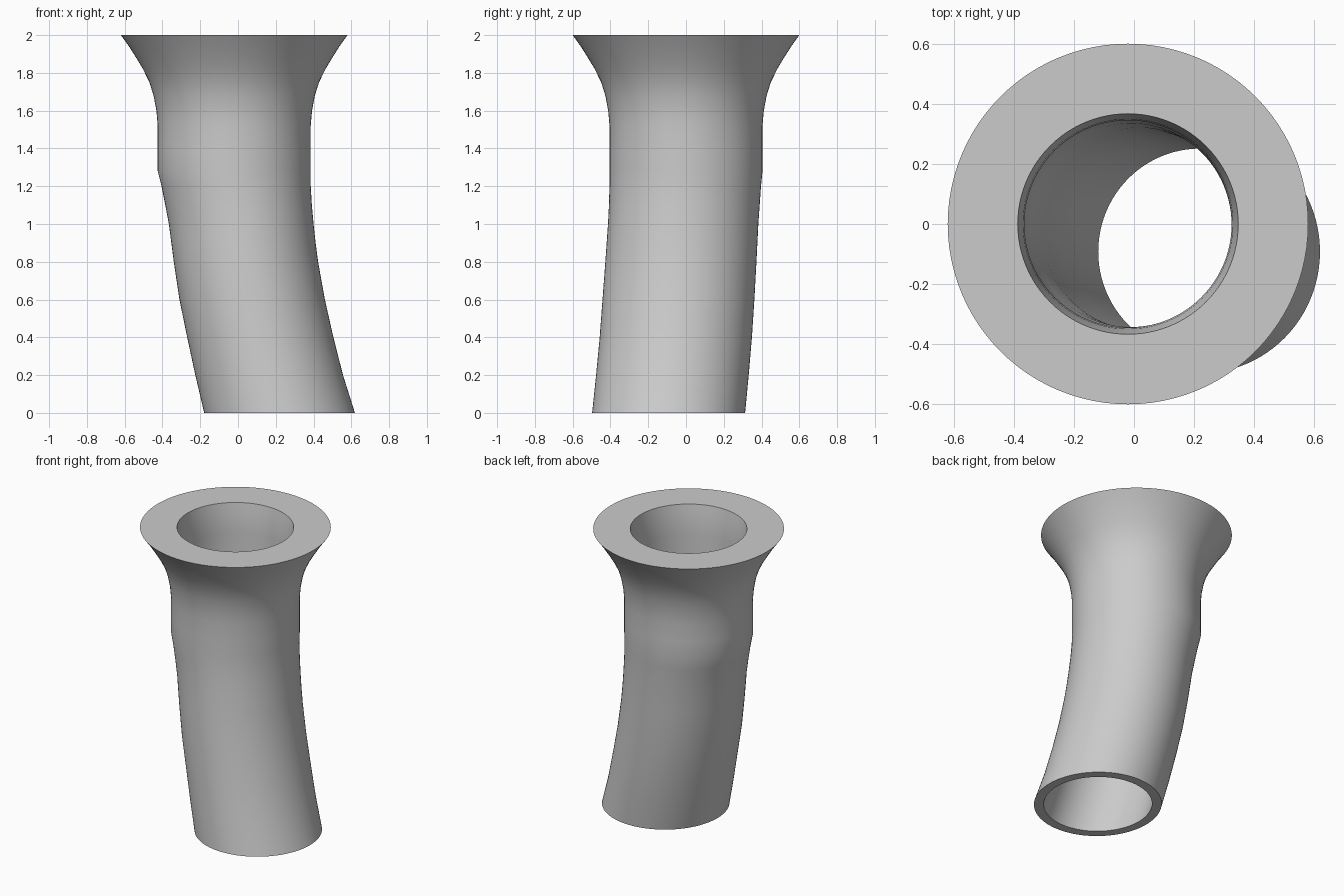
import bpy, bmesh, math

if "Cube" in bpy.data.objects:
    bpy.data.objects.remove(bpy.data.objects["Cube"])

SEG = 96

# Straight, flared upper part: (z, outer radius)
flare = [(2.0, .60), (1.94, .557), (1.88, .519), (1.82, .483), (1.75, .449),
         (1.68, .427), (1.60, .412), (1.52, .405), (1.40, .405), (1.28, .405)]
# Leaning lower part: (z, centre x, centre y, radius x, radius y)
lean = [(1.20, -.010, -.004, .395, .401), (1.10, .003, -.009, .388, .399),
        (1.00, .017, -.015, .383, .398), (.90, .029, -.021, .382, .399),
        (.80, .042, -.027, .382, .400), (.60, .075, -.040, .385, .402),
        (.40, .118, -.054, .387, .403), (.20, .165, -.072, .391, .404),
        (.0, .220, -.092, .399, .405)]
outer = [(z, -.02, 0, r, r) for z, r in flare] + lean

# Bore follows the same centre line, slightly widened at the mouth
bore_top = [(2.0, .367), (1.94, .357), (1.87, .349), (1.80, .345), (1.28, .345)]
inner = [(z, -.02, 0, r, r) for z, r in bore_top]
inner += [(z, x, y, rx - .06, ry - .062) for z, x, y, rx, ry in lean]

bm = bmesh.new()


def ring(z, cx, cy, rx, ry):
    return [bm.verts.new((cx + rx * math.cos(a), cy + ry * math.sin(a), z))
            for a in (2 * math.pi * i / SEG for i in range(SEG))]


# Loft down the outside, up the bore, and close over the top rim
rings = [ring(*s) for s in outer + inner[::-1]]
for a, b in zip(rings, rings[1:] + rings[:1]):
    for i in range(SEG):
        j = (i + 1) % SEG
        bm.faces.new((a[i], b[i], b[j], a[j]))
bmesh.ops.recalc_face_normals(bm, faces=bm.faces)

mesh = bpy.data.meshes.new("flared_bent_tube")
bm.to_mesh(mesh)
bm.free()
tube = bpy.data.objects.new("flared_bent_tube", mesh)
bpy.context.collection.objects.link(tube)
bpy.context.view_layer.objects.active = tube
tube.select_set(True)
bpy.ops.object.shade_smooth_by_angle(angle=math.radians(30))
